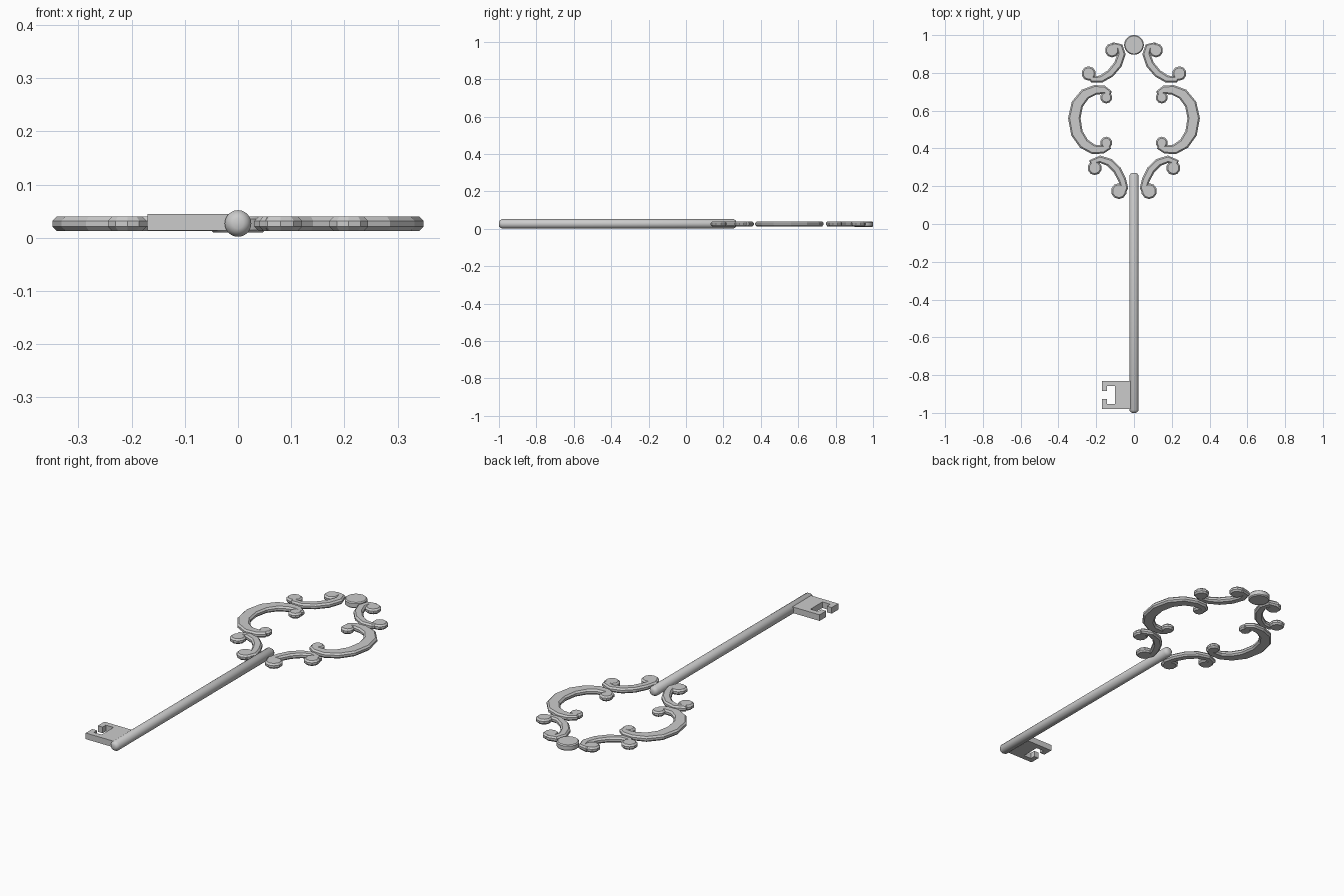
import bpy, bmesh, math
from mathutils import Vector

if "Cube" in bpy.data.objects:
    bpy.data.objects.remove(bpy.data.objects["Cube"])

Z0, Z1, CH = 0.013, 0.040, 0.008   # flat scroll work: bottom, top, chamfer


def finish(name, bm, smooth=False):
    bmesh.ops.recalc_face_normals(bm, faces=bm.faces)
    me = bpy.data.meshes.new(name)
    bm.to_mesh(me)
    bm.free()
    ob = bpy.data.objects.new(name, me)
    bpy.context.collection.objects.link(ob)
    if smooth:
        bpy.context.view_layer.objects.active = ob
        ob.select_set(True)
        bpy.ops.object.shade_smooth_by_angle(angle=math.radians(35))
        ob.select_set(False)
    return ob


def loft(bm, rings):
    rows = [[bm.verts.new(p) for p in r] for r in rings]
    n = len(rows[0])
    for a, b in zip(rows, rows[1:]):
        for i in range(n):
            bm.faces.new((a[i], a[(i + 1) % n], b[(i + 1) % n], b[i]))
    bm.faces.new(rows[0][::-1])
    bm.faces.new(rows[-1])


def disc(bm, x, y, r, n=10, z0=Z0, z1=Z1, ch=CH):
    rings = []
    for rr, z in ((r - ch, z0), (r, z0 + ch), (r, z1 - ch), (r - ch, z1)):
        rings.append([(x + rr * math.cos((i + .5) * math.tau / n),
                       y + rr * math.sin((i + .5) * math.tau / n), z) for i in range(n)])
    loft(bm, rings)


def scroll(side, name, path, w_end, w_mid, r_a, r_b):
    """Chamfered ribbon along a path, swelling in the middle, a round eye at each end."""
    bm = bmesh.new()
    pts = [Vector((x * side, y)) for x, y in path]
    rings = []
    for i, p in enumerate(pts):
        a, b = pts[max(i - 1, 0)], pts[min(i + 1, len(pts) - 1)]
        t = (b - a).normalized()
        nrm = Vector((-t.y, t.x))
        h = (w_end + (w_mid - w_end) * math.sin(math.pi * i / (len(pts) - 1)) ** 2) / 2
        sec = [(h - CH, Z0), (h, Z0 + CH), (h, Z1 - CH), (h - CH, Z1),
               (CH - h, Z1), (-h, Z1 - CH), (-h, Z0 + CH), (CH - h, Z0)]
        rings.append([(*(p + nrm * s), z) for s, z in sec])
    loft(bm, rings)
    disc(bm, *pts[0], r_a)
    disc(bm, *pts[-1], r_b)
    finish(name, bm)


# Bow scrolls, mirrored left and right
side_c = [(.147, .670), (.137, .697), (.160, .711), (.205, .710), (.258, .688), (.300, .635),
          (.316, .560), (.302, .480), (.265, .425), (.215, .395), (.165, .395), (.140, .408), (.147, .430)]
upper_s = [(.116, .920), (.104, .946), (.076, .938), (.065, .900), (.085, .845), (.125, .797),
           (.175, .767), (.220, .766), (.240, .797)]
lower_s = [(.208, .297), (.222, .328), (.180, .343), (.130, .326), (.090, .287), (.063, .235),
           (.050, .190), (.060, .160), (.080, .174)]
for s, tag in ((1, "right"), (-1, "left")):
    scroll(s, "bow_side_scroll_" + tag, side_c, .038, .066, .032, .032)
    scroll(s, "bow_upper_scroll_" + tag, upper_s, .034, .044, .038, .038)
    scroll(s, "bow_lower_scroll_" + tag, lower_s, .034, .044, .038, .042)

# Round finial at the tip of the bow
bm = bmesh.new()
disc(bm, 0, .948, .052, 32, .010, .040, .005)
finish("finial_disc", bm, True)

# Shaft with rounded ends
R, ZC, N = .025, .027, 24
prof = [(-1.0, .010), (-.996, .018), (-.985, R), (.255, R), (.266, .018), (.270, .010)]
bm = bmesh.new()
loft(bm, [[(r * math.cos(i * math.tau / N), y, ZC + r * math.sin(i * math.tau / N))
           for i in range(N)] for y, r in prof])
finish("shaft", bm, True)

# Key bit: notched plate, upper half outline mirrored about its middle
half = [(-.01, .075), (-.17, .075), (-.17, .022), (-.143, .022), (-.143, .048),
        (-.100, .048), (-.100, .020)]
outline = half + [(x, -y) for x, y in reversed(half)]
bm = bmesh.new()
loft(bm, [[(x, y - .905, z) for x, y in outline] for z in (.014, .045)])
finish("key_bit", bm)
